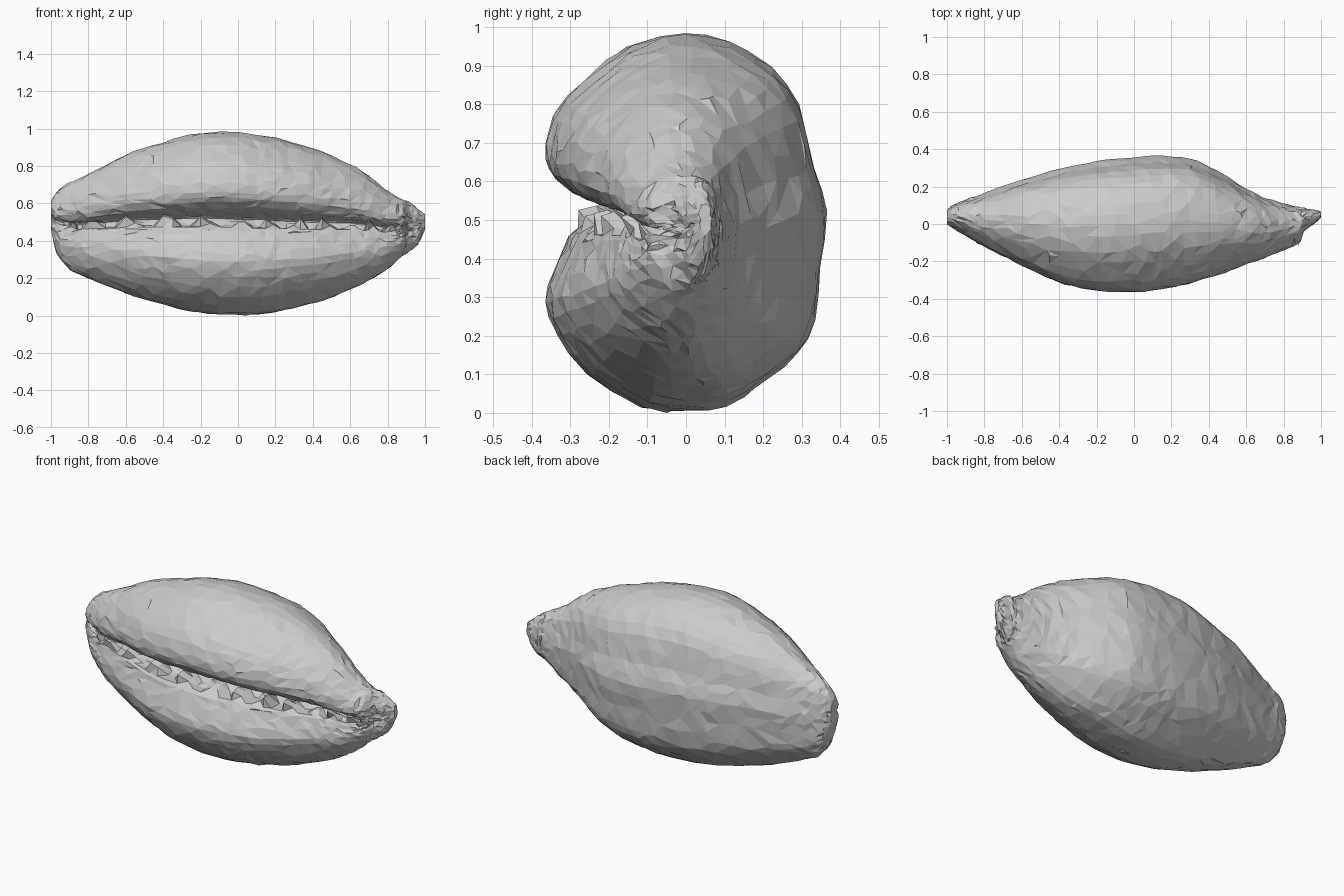
import bpy, bmesh, math, random
from mathutils import Vector

if "Cube" in bpy.data.objects:
    bpy.data.objects.remove(bpy.data.objects["Cube"])

random.seed(4)

# Stations along the shell: x, bottom z, top z, front y, back y
STATIONS = [
    (-1.00, 0.46, 0.61, 0.00, 0.07), (-0.97, 0.34, 0.66, -0.02, 0.10),
    (-0.90, 0.25, 0.71, -0.06, 0.13), (-0.80, 0.20, 0.755, -0.12, 0.165),
    (-0.60, 0.12, 0.86, -0.22, 0.235), (-0.40, 0.06, 0.925, -0.31, 0.295),
    (-0.20, 0.015, 0.975, -0.355, 0.335), (0.00, 0.003, 0.98, -0.362, 0.357),
    (0.15, 0.012, 0.96, -0.345, 0.362), (0.30, 0.04, 0.925, -0.315, 0.35),
    (0.45, 0.08, 0.875, -0.27, 0.28), (0.60, 0.14, 0.81, -0.215, 0.19),
    (0.70, 0.19, 0.745, -0.18, 0.14), (0.80, 0.25, 0.665, -0.14, 0.11),
    (0.88, 0.32, 0.62, -0.10, 0.09), (0.91, 0.34, 0.61, -0.035, 0.085),
    (0.96, 0.38, 0.575, 0.00, 0.075), (1.00, 0.46, 0.54, 0.035, 0.065),
]

# Middle cross-section (y, z), from the crown down the front and up the back
PROFILE = [
    (0, .98), (-.11, .96), (-.20, .91), (-.31, .81), (-.352, .73), (-.36, .66),
    (-.335, .605), (-.28, .565), (-.19, .535), (-.15, .515), (-.20, .49),
    (-.285, .47), (-.31, .43), (-.34, .36), (-.36, .29), (-.33, .20), (-.25, .10),
    (-.11, .015), (0, .003), (.10, .015), (.20, .08), (.29, .16), (.33, .24),
    (.345, .38), (.36, .53), (.325, .65), (.29, .80), (.22, .90), (.11, .96),
]


def spline(points, steps, closed=False):
    """Resample points with a Catmull-Rom curve."""
    pts = [Vector(p) for p in points]
    n, out = len(pts), []
    get = (lambda i: pts[i % n]) if closed else (lambda i: pts[max(0, min(n - 1, i))])
    for i in range(n if closed else n - 1):
        a, b, c, d = (get(i + k) for k in (-1, 0, 1, 2))
        for s in range(steps):
            t = s / steps
            out.append(0.5 * (2 * b + (c - a) * t + (2 * a - 5 * b + 4 * c - d) * t * t
                              + (3 * b - a - 3 * c + d) * t ** 3))
    if not closed:
        out.append(pts[-1])
    return out


stations = spline([Vector(s) for s in STATIONS], 4)
profile = spline(PROFILE, 2, closed=True)

# Shell body lofted through the stations, with a toothed slit in front
bm = bmesh.new()
rings = []
for k, (x, z0, z1, y0, y1) in enumerate(stations):
    yc, hy = (y0 + y1) / 2, (y1 - y0) / 2
    zc, hz = (z0 + z1) / 2, (z1 - z0) / 2
    tooth = random.uniform(0.01, 0.05) if k % 4 < 2 else -0.01
    open_amount = 1 if x < 0.86 else 0.3
    ring = []
    for py, pz in profile:
        u, v = py / 0.36, (pz - 0.4915) / 0.4885
        y, z = yc + u * hy, zc + v * hz
        if py < 0 and 0.42 < pz < 0.62:
            full = -math.sqrt(max(0, 1 - v * v))
            y = yc + hy * (full + (u - full) * open_amount)
            z = zc + v * hz + 0.02 * (0.5 - zc)
            if 0.475 < pz < 0.50 and abs(x) < 0.88:
                z += tooth * min(1, hz / 0.3)
                y -= tooth * 0.8
        j = 0.004
        ring.append(bm.verts.new((x + random.uniform(-j, j) * (abs(x) < 0.98),
                                  y + random.uniform(-j, j), z + random.uniform(-j, j))))
    rings.append(ring)

n = len(profile)
for a, b in zip(rings, rings[1:]):
    for i in range(n):
        bm.faces.new((a[i], a[(i + 1) % n], b[(i + 1) % n], b[i]))

# Closed end tips
for ring in (rings[0], rings[-1]):
    centre = bm.verts.new(sum((v.co for v in ring), Vector()) / n)
    for i in range(n):
        bm.faces.new((ring[i], ring[(i + 1) % n], centre))

bmesh.ops.triangulate(bm, faces=bm.faces[:])
bmesh.ops.recalc_face_normals(bm, faces=bm.faces[:])
mesh = bpy.data.meshes.new("shell")
bm.to_mesh(mesh)
bm.free()
shell = bpy.data.objects.new("shell", mesh)
bpy.context.collection.objects.link(shell)

# Irregular flat facets
facets = shell.modifiers.new("facets", 'DECIMATE')
facets.ratio = 0.4
